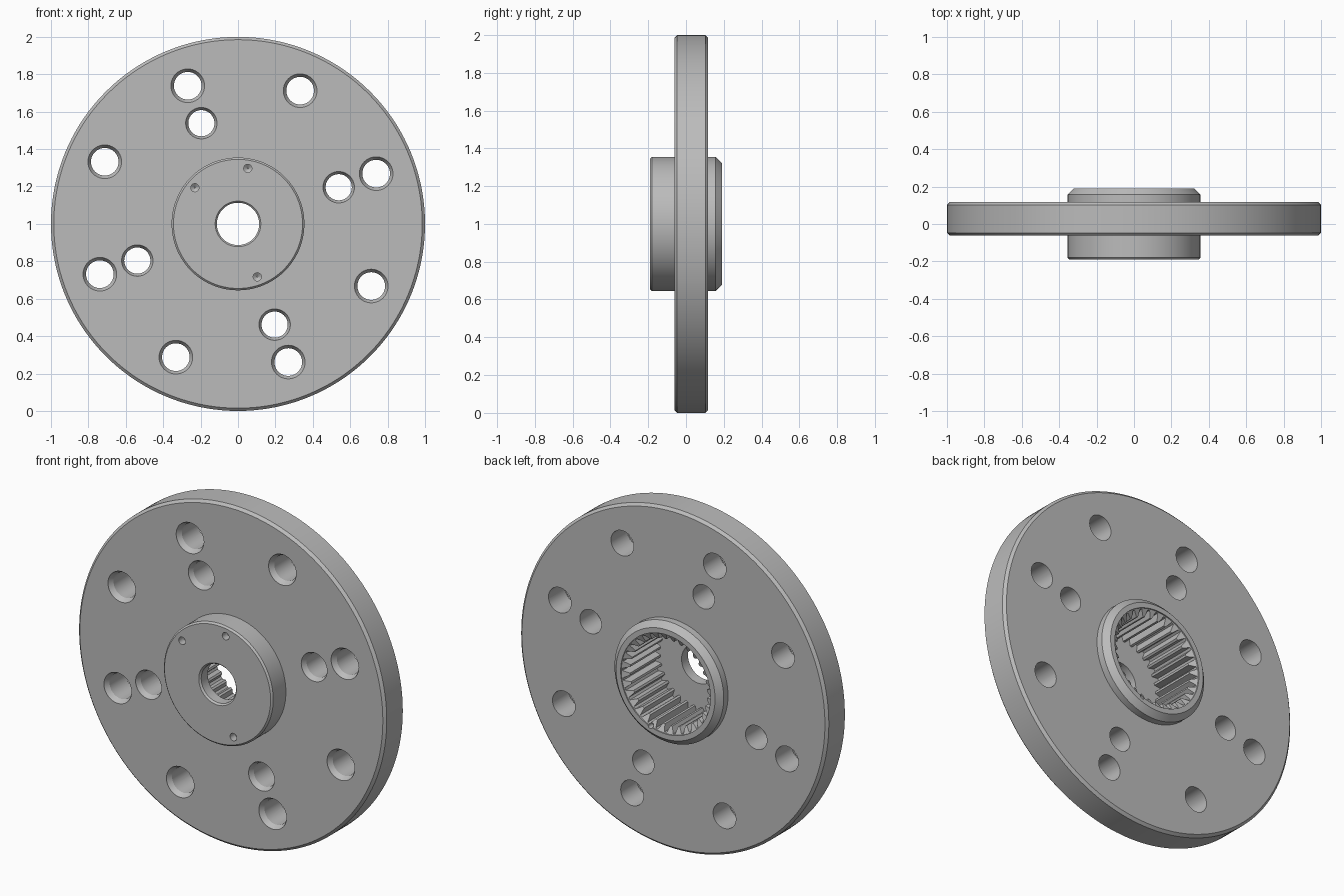
import bpy, bmesh
from math import cos, sin, pi, radians

cube = bpy.data.objects.get("Cube")
if cube:
    bpy.data.objects.remove(cube, do_unlink=True)

steel = bpy.data.materials.new("steel grey")
steel.use_nodes = True
GREY = (0.5, 0.5, 0.5, 1)
steel.diffuse_color = GREY
steel.node_tree.nodes["Principled BSDF"].inputs["Base Color"].default_value = GREY


def revolve(bm, profile, n, centre=(0, 0), closed=False, teeth=(1,)):
    """Turn (radius, y) points about an axis along y; teeth scales the radius in a repeating pattern."""
    rings = []
    for r, y in profile:
        ring = []
        for i in range(n):
            a, s = 2 * pi * i / n, r * teeth[i % len(teeth)]
            ring.append(bm.verts.new((centre[0] + s * cos(a), y, centre[1] + s * sin(a))))
        rings.append(ring)
    pairs = list(zip(rings, rings[1:]))
    if closed:
        pairs.append((rings[-1], rings[0]))
    faces = [bm.faces.new((p[i], p[(i + 1) % n], q[(i + 1) % n], q[i]))
             for p, q in pairs for i in range(n)]
    if not closed:
        faces += [bm.faces.new(rings[0]), bm.faces.new(rings[-1])]
    bmesh.ops.recalc_face_normals(bm, faces=faces)


def make(name, bm):
    mesh = bpy.data.meshes.new(name)
    bm.to_mesh(mesh)
    bm.free()
    mesh.materials.append(steel)
    ob = bpy.data.objects.new(name, mesh)
    bpy.context.collection.objects.link(ob)
    return ob


def polar(radius, degrees):
    a = radians(degrees)
    return radius * cos(a), 1 + radius * sin(a)


# Flange with front hub, chamfered back hub and central shaft hole
body = bmesh.new()
revolve(body, [(0.122, -0.19), (0.345, -0.19), (0.355, -0.18), (0.355, -0.062),
               (0.985, -0.062), (1, -0.047), (1, 0.102), (0.985, 0.117),
               (0.355, 0.117), (0.355, 0.157), (0.322, 0.19), (0.22, 0.19),
               (0.22, 0), (0.113, -0.1), (0.113, -0.18)], 144, (0, 1), closed=True)
flange = make("flange", body)

cut = bmesh.new()
# Toothed socket in the back hub, with a tapered mouth
revolve(cut, [(0.287, -0.12), (0.287, 0.3)], 128, (0, 1), teeth=(1, 1, 0.875, 0.875))
revolve(cut, [(0.24, 0.155), (0.292, 0.183), (0.292, 0.28)], 96, (0, 1))


# Countersunk bolt holes: an outer ring of eight, an inner ring of four
def bolt_ring(count, ring_radius, hole, sink):
    for k in range(count):
        revolve(cut, [(sink, -0.1), (sink, -0.058), (hole, -0.032), (hole, 0.2)],
                40, polar(ring_radius, 20 + 360 * k / count))


bolt_ring(8, 0.786, 0.074, 0.09)
bolt_ring(4, 0.573, 0.07, 0.084)

# Small blind holes in the front hub
for angle in (80, 140, -70):
    revolve(cut, [(0.022, -0.25), (0.022, -0.145), (0.003, -0.13)], 20, polar(0.301, angle))
# Small notch in the socket rim
revolve(cut, [(0.014, 0.15), (0.014, 0.26)], 16, polar(0.29, -70))
cutter = make("hole_cutter", cut)
cutter.hide_render = True

# Cut all holes and keep the result
mod = flange.modifiers.new("holes", "BOOLEAN")
mod.operation = "DIFFERENCE"
mod.solver = "EXACT"
mod.use_self = True
mod.object = cutter
bpy.ops.object.select_all(action="DESELECT")
flange.select_set(True)
bpy.context.view_layer.objects.active = flange
bpy.ops.object.modifier_apply(modifier="holes")
bpy.data.objects.remove(cutter, do_unlink=True)
bpy.ops.object.shade_smooth_by_angle(angle=radians(20))
